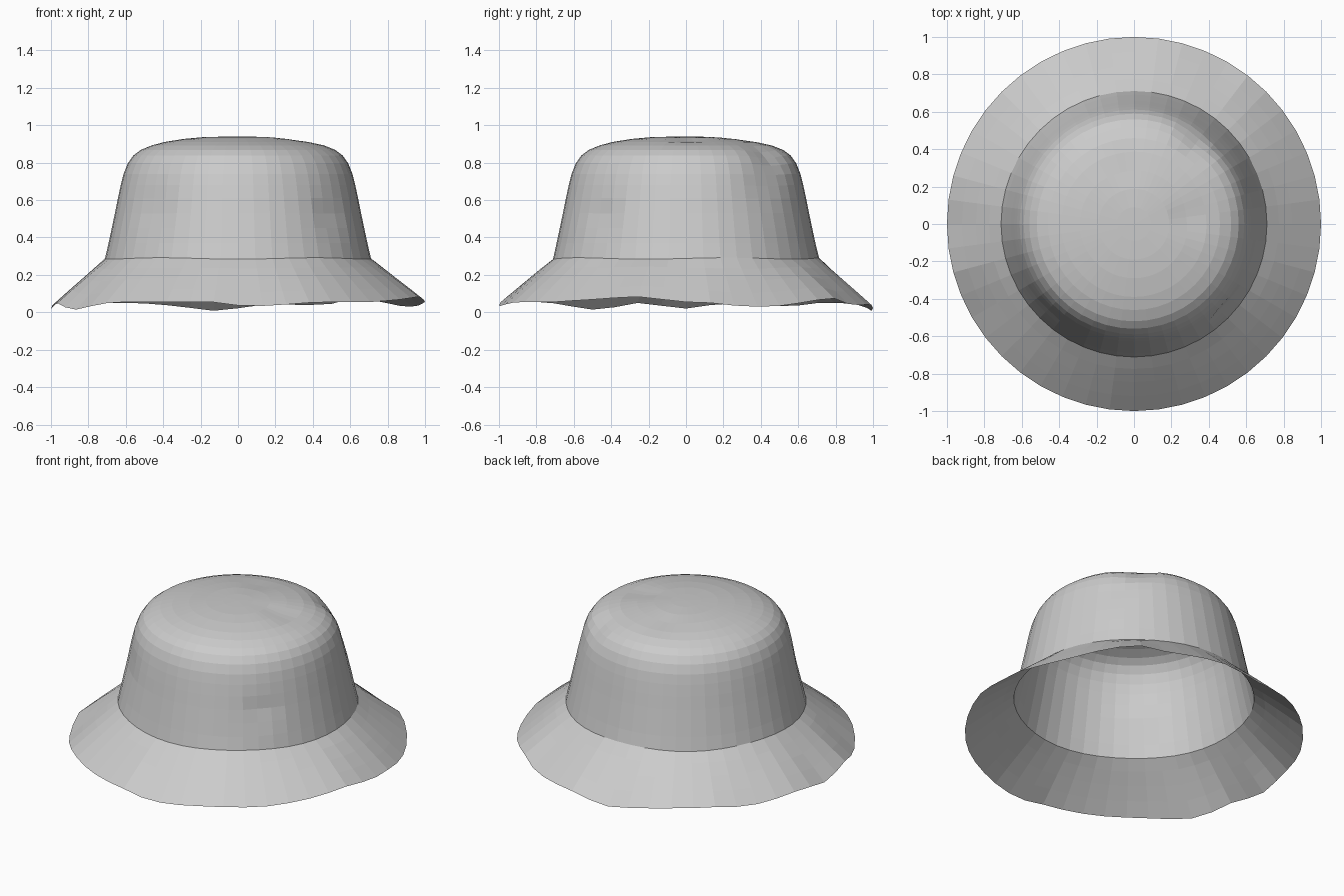
import bpy, bmesh, math
from mathutils import Vector

if "Cube" in bpy.data.objects:
    bpy.data.objects.remove(bpy.data.objects["Cube"])

SEG = 48

# Height of the wavy brim edge, as (angle in degrees, z)
EDGE = [(-180, .02), (-165, .05), (-152, .01), (-143, .03), (-132, .055), (-98, .055),
        (-87, .03), (-78, .038), (-65, .055), (-45, .055), (-28, .07), (-16, .085),
        (0, .055), (8, .05), (18, .03), (28, .03), (40, .055), (51, .08), (60, .045),
        (70, .037), (80, .045), (87, .03), (96, .005), (110, .035), (122, .05),
        (135, .05), (147, .03), (168, .05), (180, .02)]

# Soft dents in the crown: centre, depth, radius
DENTS = [((.36, .47, .88), .035, .11), ((.30, .03, .92), .015, .09),
         ((-.05, .30, .92), .012, .12), ((.50, -.46, .52), .015, .08),
         ((-.47, -.50, .55), .012, .12), ((.47, .42, .70), .012, .12)]


def edge_height(deg):
    for (a0, z0), (a1, z1) in zip(EDGE, EDGE[1:]):
        if a0 <= deg <= a1:
            return z0 + (z1 - z0) * (deg - a0) / (a1 - a0)


def lathe(name, rings, place, cap=False):
    """Join rings of (radius, z) into a surface; place() adjusts every point."""
    bm = bmesh.new()
    rows = []
    for r, z in rings:
        rows.append([bm.verts.new(place(r, z, -180 + 360 * i / SEG)) for i in range(SEG)])
    for low, high in zip(rows, rows[1:]):
        for i in range(SEG):
            j = (i + 1) % SEG
            bm.faces.new((low[i], low[j], high[j], high[i]))
    if cap:
        top = bm.verts.new((0, 0, .94))
        for i in range(SEG):
            bm.faces.new((rows[-1][i], rows[-1][(i + 1) % SEG], top))
    mesh = bpy.data.meshes.new(name)
    bm.to_mesh(mesh)
    bm.free()
    obj = bpy.data.objects.new(name, mesh)
    bpy.context.collection.objects.link(obj)
    return obj


def polar(r, z, deg):
    a = math.radians(deg)
    return Vector((r * math.cos(a), r * math.sin(a), z))


def crown_point(r, z, deg):
    p = polar(r, z, deg)
    q = p.copy()
    for centre, depth, radius in DENTS:
        c = Vector(centre)
        inward = (Vector((0, 0, .45)) - c).normalized()
        q += inward * depth * math.exp(-((p - c).length / radius) ** 2)
    if z < .3:
        q.z += .004 * math.sin(math.radians(5 * deg))
    return q


def brim_point(r, z, deg):
    if r < .72:
        return crown_point(r, z, deg)
    t = (r - .711) / (1 - .711)
    return polar(r, .288 + (edge_height(deg) - .288) * t + .01 * t * (1 - t), deg)


# Crown
lathe("crown", [(.711, .288), (.692, .37), (.675, .45), (.658, .53), (.642, .61),
                (.627, .68), (.612, .74), (.59, .795), (.56, .838), (.52, .868),
                (.46, .893), (.39, .911), (.29, .927), (.19, .936), (.09, .939)],
      crown_point, cap=True)

# Brim
lathe("brim", [(1.0, 0), (.92, 0), (.845, 0), (.775, 0), (.711, .288)], brim_point)
